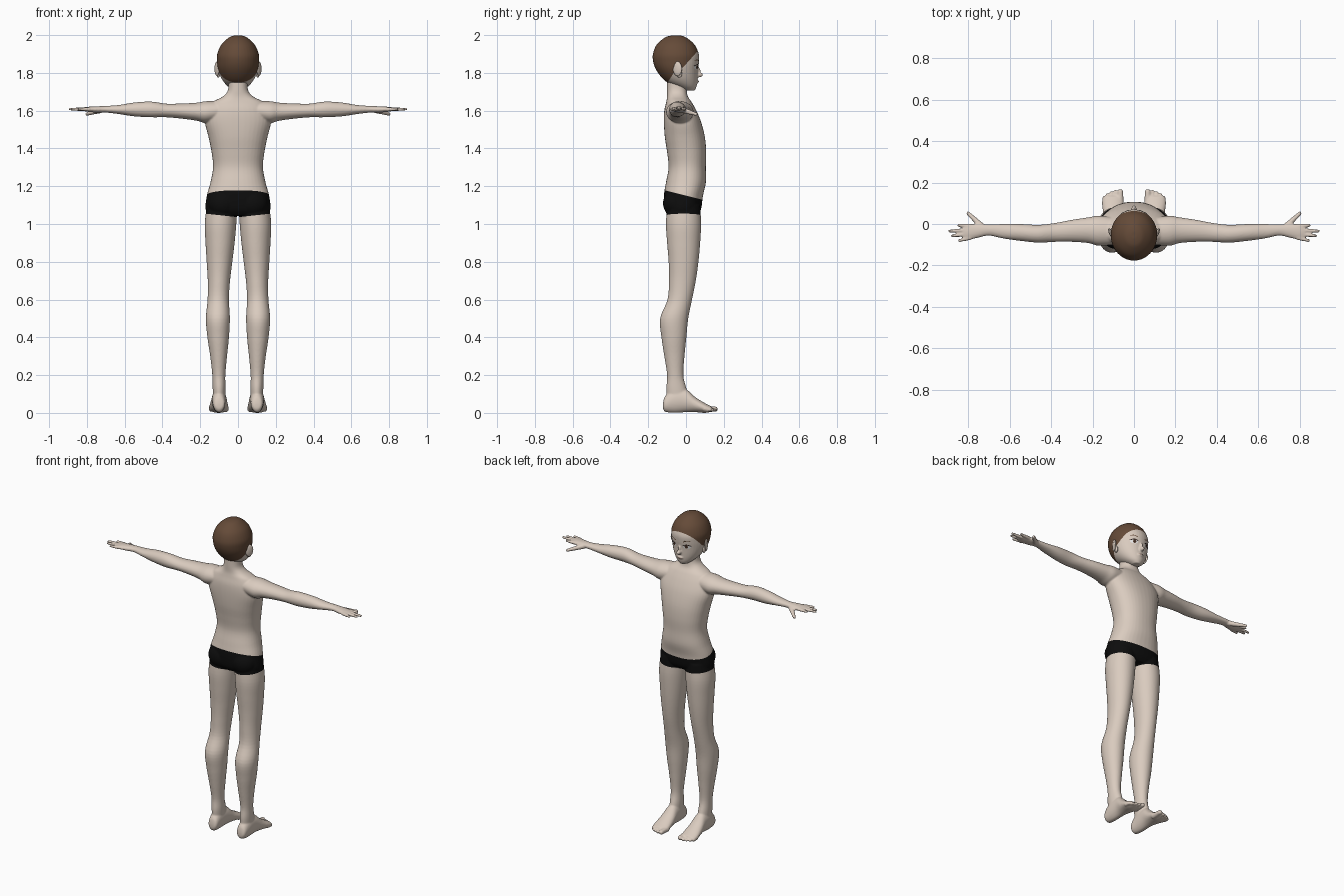
import bpy, bmesh, math
from mathutils import Vector, Matrix
from mathutils.bvhtree import BVHTree

cube = bpy.data.objects.get("Cube")
if cube:
    bpy.data.objects.remove(cube, do_unlink=True)


def material(name, *rgb):
    mat = bpy.data.materials.new(name)
    mat.use_nodes = True
    mat.diffuse_color = (*rgb, 1)
    shader = next(n for n in mat.node_tree.nodes if n.type == "BSDF_PRINCIPLED")
    shader.inputs["Base Color"].default_value = (*rgb, 1)
    return mat


skin = material("skin", .70, .60, .52)
brown_hair = material("brown hair", .13, .07, .04)
black_cloth = material("black cloth", .004, .004, .004)
eye_white = material("eye white", .85, .85, .85)
iris_brown = material("iris brown", .10, .05, .03)
lash_dark = material("lash dark", .02, .012, .01)
lip_pink = material("lip pink", .45, .30, .25)


def loft(bm, axis, rings, side=1, power=2, steps=5, count=40):
    """Smooth closed tube; each ring is position, low/high on one axis, low/high on the other."""
    vecs = [Vector(r) for r in rings]
    path = []
    for i in range(len(vecs) - 1):
        p0, p1 = vecs[max(i - 1, 0)], vecs[i]
        p2, p3 = vecs[i + 1], vecs[min(i + 2, len(vecs) - 1)]
        for s in range(steps):
            t = s / steps
            path.append(p1 + (p2 - p0) * (t / 2) + (p0 * 2 - p1 * 5 + p2 * 4 - p3) * (t * t / 2)
                        + (p1 * 3 - p0 - p2 * 3 + p3) * (t ** 3 / 2))
    path.append(vecs[-1])
    others = [k for k in range(3) if k != axis]
    loops = []
    for pos, a_low, a_high, b_low, b_high in path:
        loop = []
        for j in range(count):
            angle = math.tau * j / count
            u, v = math.cos(angle), math.sin(angle)
            u = math.copysign(abs(u) ** (2 / power), u)
            v = math.copysign(abs(v) ** (2 / power), v)
            co = Vector()
            co[axis] = pos
            co[others[0]] = (a_low + a_high + (a_high - a_low) * u) / 2
            co[others[1]] = (b_low + b_high + (b_high - b_low) * v) / 2
            co.x *= side
            loop.append(bm.verts.new(co))
        loops.append(loop)
    for low, high in zip(loops, loops[1:]):
        for j in range(count):
            k = (j + 1) % count
            bm.faces.new((low[j], low[k], high[k], high[j]))
    bm.faces.new(loops[0])
    bm.faces.new(loops[-1])


def ball(bm, centre, radii, turn=0):
    matrix = Matrix.Translation(centre) @ Matrix.Rotation(turn, 4, "Z") @ Matrix.Diagonal((*radii, 1))
    bmesh.ops.create_uvsphere(bm, u_segments=24, v_segments=16, radius=1, matrix=matrix)


def digit(bm, start, end, r_start, r_end, side):
    """Finger or toe: tapered rod with round ends."""
    a, b = Vector(start), Vector(end)
    a.x *= side
    b.x *= side
    turn = (b - a).to_track_quat("Z", "Y").to_matrix().to_4x4()
    bmesh.ops.create_cone(bm, cap_ends=True, segments=16, radius1=r_start, radius2=r_end,
                          depth=(b - a).length, matrix=Matrix.Translation((a + b) / 2) @ turn)
    ball(bm, a, [r_start] * 3)
    ball(bm, b, [r_end] * 3)


def make_object(name, bm, *mats):
    bmesh.ops.recalc_face_normals(bm, faces=bm.faces)
    mesh = bpy.data.meshes.new(name)
    bm.to_mesh(mesh)
    bm.free()
    for mat in mats:
        mesh.materials.append(mat)
    mesh.shade_smooth()
    obj = bpy.data.objects.new(name, mesh)
    bpy.context.collection.objects.link(obj)
    return obj


def fuse(obj, voxel, repeats):
    """Merge overlapping volumes into one soft skin."""
    remesh = obj.modifiers.new("merge", "REMESH")
    remesh.mode, remesh.voxel_size = "VOXEL", voxel
    smooth = obj.modifiers.new("soften", "SMOOTH")
    smooth.factor, smooth.iterations = .5, repeats
    graph = bpy.context.evaluated_depsgraph_get()
    mesh = bpy.data.meshes.new_from_object(obj.evaluated_get(graph))
    mats = list(obj.data.materials)
    obj.modifiers.clear()
    obj.data = mesh
    mesh.materials.clear()
    for mat in mats:
        mesh.materials.append(mat)


def paint(obj, cuts, rule):
    """Cut clean colour borders, then give the faces inside the rule the second material."""
    bm = bmesh.new()
    bm.from_mesh(obj.data)
    for point, normal in cuts:
        bmesh.ops.bisect_plane(bm, geom=bm.verts[:] + bm.edges[:] + bm.faces[:],
                               plane_co=point, plane_no=normal)
    for face in bm.faces:
        face.material_index = int(rule(face.calc_center_median()))
    bm.to_mesh(obj.data)
    bm.free()
    obj.data.shade_smooth()


# Torso and neck: height, half width, back, front
torso = [(1.78, .05, -.10, 0), (1.71, .053, -.10, .004), (1.675, .08, -.10, .01),
         (1.645, .135, -.105, .03), (1.6, .165, -.115, .055), (1.54, .175, -.117, .08),
         (1.46, .156, -.112, .1), (1.38, .14, -.1, .107), (1.3, .132, -.092, .105),
         (1.22, .146, -.106, .105), (1.15, .165, -.117, .09), (1.08, .172, -.112, .08),
         (1.045, .15, -.09, .06)]
body_bm = bmesh.new()
loft(body_bm, 2, [(z, -w, w, back, front) for z, w, back, front in torso], power=2.25)

leg = [(1.1, .005, .165, -.1, .075), (1.0, .009, .176, -.106, .08), (.9, .018, .172, -.1, .075),
       (.8, .03, .166, -.092, .066), (.7, .042, .16, -.09, .052), (.6, .048, .161, -.098, .032),
       (.5, .043, .17, -.137, .012), (.4, .048, .162, -.13, .002), (.3, .058, .147, -.115, -.008),
       (.2, .067, .136, -.1, -.014), (.13, .066, .134, -.104, .002), (.06, .068, .132, -.1, .02)]
foot = [(-.122, .085, .115, .025, .05), (-.11, .07, .13, .006, .09), (-.06, .065, .137, 0, .13),
        (0, .06, .14, .004, .125), (.05, .054, .148, .004, .083), (.1, .05, .154, 0, .052),
        (.135, .055, .148, .006, .034)]
arm = [(.1, -.1, .03, 1.55, 1.65), (.17, -.105, .04, 1.535, 1.65), (.22, -.092, .032, 1.547, 1.642),
       (.3, -.086, .02, 1.558, 1.638), (.38, -.086, .005, 1.565, 1.637),
       (.46, -.09, -.004, 1.565, 1.648), (.55, -.081, 0, 1.57, 1.643), (.63, -.07, 0, 1.582, 1.63),
       (.7, -.056, -.002, 1.59, 1.625), (.75, -.066, 0, 1.59, 1.623),
       (.8, -.077, 0, 1.595, 1.62), (.825, -.072, -.008, 1.6, 1.616)]
finger_tips = [(.845, -.006), (.889, -.034), (.877, -.057), (.842, -.08)]
toe_tips = [(.066, .155), (.09, .156), (.109, .15), (.127, .141), (.143, .127)]

for side in (1, -1):
    loft(body_bm, 2, leg, side)
    loft(body_bm, 1, foot, side)
    loft(body_bm, 0, arm, side)
    ball(body_bm, (side * .078, -.055, 1.11), (.08, .067, .075))
    for i, (x, y) in enumerate(finger_tips):
        digit(body_bm, (.79, -.01 - .019 * i, 1.607), (x, y, 1.608), .0105, .0075, side)
    digit(body_bm, (.73, -.015, 1.602), (.8, .052, 1.582), .016, .009, side)
    for i, (x, y) in enumerate(toe_tips):
        r = .009 if i else .014
        digit(body_bm, (x, .1, .02), (x, y, r + .006), r + .003, r, side)
body = make_object("body", body_bm, skin, black_cloth)
fuse(body, .005, 4)

# Swim trunks: sloping waistband, leg edges rising outward
waist, hem, slope, rise = 1.15, 1.036, .25, .11
paint(body,
      [((0, 0, waist), (0, slope, 1)), ((0, 0, hem), (-rise, 0, 1)), ((0, 0, hem), (rise, 0, 1))],
      lambda c: hem + rise * abs(c.x) < c.z < waist - slope * c.y)

# Head: height, half width, back, front
skull = [(1.999, .015, -.07, -.035), (1.988, .047, -.11, 0), (1.95, .088, -.155, .045),
         (1.9, .11, -.175, .068), (1.86, .111, -.174, .069), (1.82, .106, -.16, .064),
         (1.78, .092, -.133, .062), (1.75, .074, -.1, .06), (1.725, .05, -.05, .055),
         (1.706, .022, -.005, .045)]
head_bm = bmesh.new()
loft(head_bm, 2, [(z, -w, w, back, front) for z, w, back, front in skull])
ball(head_bm, (0, .066, 1.79), (.013, .024, .014))
ball(head_bm, (0, .06, 1.808), (.009, .017, .026))
ball(head_bm, (0, .055, 1.754), (.022, .013, .01))
head = make_object("head", head_bm, skin, brown_hair)
fuse(head, .004, 4)

# Hairline from the forehead to the nape: depth, height
hairline = [(.066, 1.92), (-.013, 1.832), (-.065, 1.80), (-.1, 1.745)]
segments = [(y, z, (z - z2) / (y - y2), y2) for (y, z), (y2, z2) in zip(hairline, hairline[1:])]


def is_hair(c):
    y, z, k, end = next((s for s in segments if c.y > s[3]), segments[-1])
    return c.z > z + k * (c.y - y)


paint(head, [((0, y, z), (0, -k, 1)) for y, z, k, end in segments], is_hair)

# Ears
for side, label in ((1, "left"), (-1, "right")):
    bm = bmesh.new()
    ball(bm, (side * .111, -.045, 1.822), (.009, .026, .038), side * -.45)
    ball(bm, (side * .104, -.035, 1.795), (.009, .015, .02), side * -.3)
    make_object(label + "_ear", bm, skin)

bm = bmesh.new()
bm.from_mesh(head.data)
face_tree = BVHTree.FromBMesh(bm)
bm.free()


def face_patch(name, x, z, rx, rz, lift, mat, tilt=0, bow=0):
    """Thin oval lying on the face."""
    bm = bmesh.new()
    bmesh.ops.create_grid(bm, x_segments=14, y_segments=8, size=1)
    for v in bm.verts:
        u, w = v.co.x, v.co.y
        px = x + rx * u * math.sqrt(1 - w * w / 2)
        pz = z + rz * w * math.sqrt(1 - u * u / 2) + tilt * u - bow * u * u
        hit = face_tree.ray_cast(Vector((px, 1, pz)), Vector((0, -1, 0)))[0]
        v.co = (px, (hit.y if hit else .05) + lift, pz)
    make_object(name, bm, mat)


# Eyes, brows and mouth
for side, label in ((1, "left"), (-1, "right")):
    face_patch(label + "_eye", side * .045, 1.83, .021, .012, .002, eye_white)
    face_patch(label + "_iris", side * .043, 1.831, .009, .011, .003, iris_brown)
    face_patch(label + "_pupil", side * .043, 1.831, .004, .005, .004, lash_dark)
    face_patch(label + "_lash", side * .046, 1.844, .024, .0025, .004, lash_dark, bow=.007)
    face_patch(label + "_brow", side * .045, 1.868, .023, .0025, .002, brown_hair, side * .003, .004)
face_patch("mouth", 0, 1.754, .018, .0025, .002, lip_pink)
